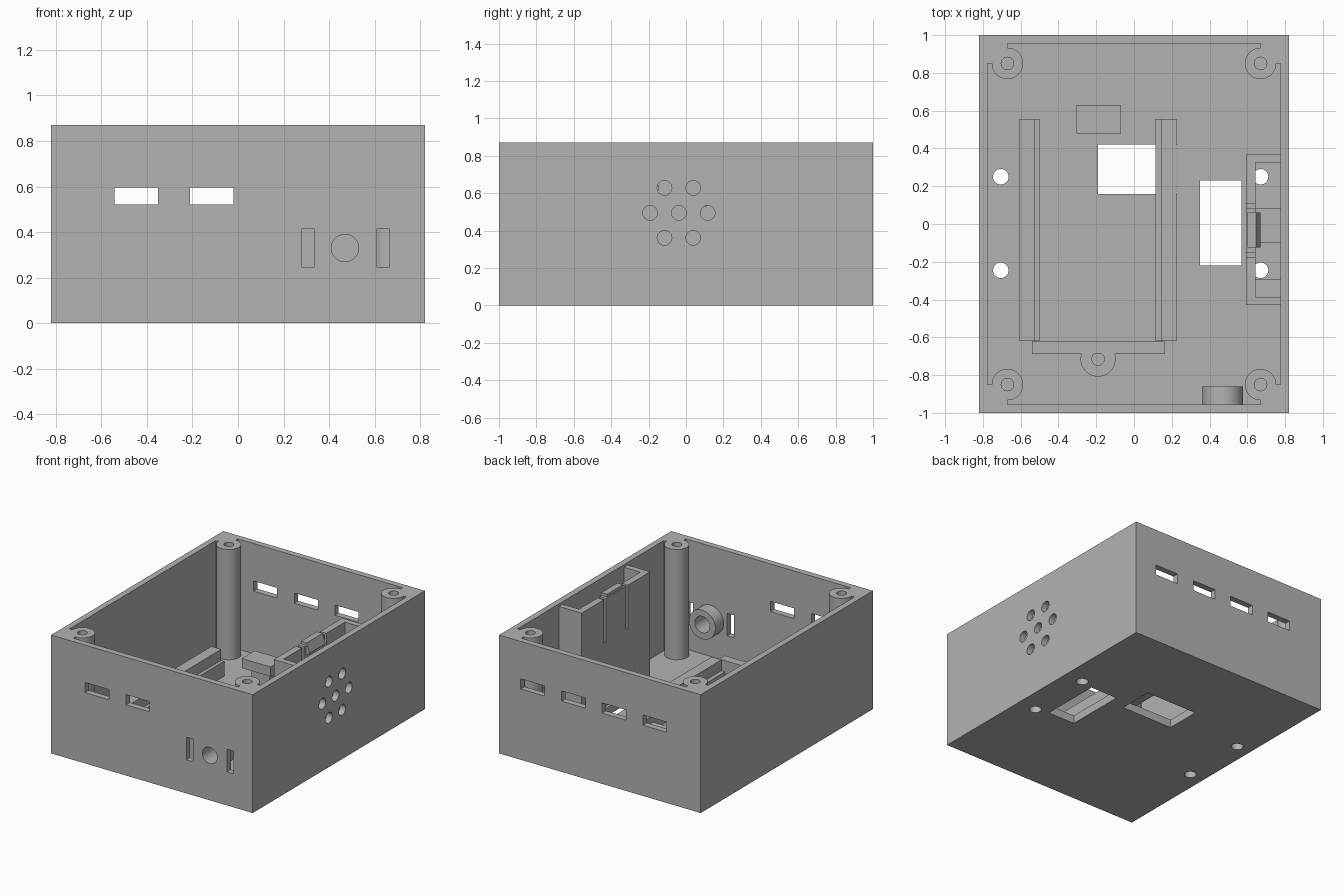
import bpy, bmesh, math
from mathutils import Matrix, Vector

cube = bpy.data.objects.get("Cube")
if cube:
    bpy.data.objects.remove(cube, do_unlink=True)

grey = bpy.data.materials.new("plain grey")
grey.use_nodes = True
GREY = (0.45, 0.45, 0.45, 1)
grey.diffuse_color = GREY
grey.node_tree.nodes["Principled BSDF"].inputs["Base Color"].default_value = GREY


def box(bm, x, y, z):
    size = Vector((x[1] - x[0], y[1] - y[0], z[1] - z[0]))
    mid = Vector((sum(x), sum(y), sum(z))) / 2
    bmesh.ops.create_cube(bm, size=1, matrix=Matrix.Translation(mid) @ Matrix.Diagonal(size).to_4x4())


def rod(bm, centre, radius, length, axis="Z", sides=40):
    turn = {"X": Matrix.Rotation(math.pi / 2, 4, "Y"),
            "Y": Matrix.Rotation(math.pi / 2, 4, "X"), "Z": Matrix.Identity(4)}[axis]
    bmesh.ops.create_cone(bm, cap_ends=True, segments=sides, radius1=radius, radius2=radius,
                          depth=length, matrix=Matrix.Translation(Vector(centre)) @ turn)


def prism(bm, points, lift):
    face = bm.faces.new([bm.verts.new(p) for p in points])
    new = bmesh.ops.extrude_face_region(bm, geom=[face])["geom"]
    bmesh.ops.translate(bm, vec=Vector(lift), verts=[v for v in new if isinstance(v, bmesh.types.BMVert)])


def make(name, bm, cutter=None):
    bmesh.ops.recalc_face_normals(bm, faces=bm.faces[:])
    mesh = bpy.data.meshes.new(name)
    bm.to_mesh(mesh)
    bm.free()
    mesh.materials.append(grey)
    ob = bpy.data.objects.new(name, mesh)
    bpy.context.collection.objects.link(ob)
    if cutter:
        tool = make(name + "_cutter", cutter)
        tool.hide_render = True
        mod = ob.modifiers.new("cut", "BOOLEAN")
        mod.operation, mod.solver, mod.object = "DIFFERENCE", "EXACT", tool
        mod.use_self = True
    bpy.ops.object.select_all(action="DESELECT")
    ob.select_set(True)
    bpy.context.view_layer.objects.active = ob
    if cutter:
        bpy.ops.object.modifier_apply(modifier=mod.name)
        bpy.data.objects.remove(tool, do_unlink=True)
    bpy.ops.object.shade_smooth_by_angle(angle=math.radians(30))
    return ob


W, D, H = 0.82, 1.0, 0.87
IN_X, IN_Y, FLOOR = 0.775, 0.955, 0.06
BASE = FLOOR - 0.005

# Case: hollow tray first, then all openings
bm, cut = bmesh.new(), bmesh.new()
box(bm, (-W, W), (-D, D), (0, H))
box(cut, (-IN_X, IN_X), (-IN_Y, IN_Y), (FLOOR, H + 0.1))
tray = make("hollow_tray", bm, cut)

cut = bmesh.new()
# Floor windows and mounting holes
box(cut, (-0.19, 0.23), (0.16, 0.42), (-0.1, 0.1))
box(cut, (0.35, 0.57), (-0.22, 0.23), (-0.1, 0.1))
for x in (-0.705, 0.67):
    for y in (-0.245, 0.25):
        rod(cut, (x, y, 0), 0.041, 0.2)
# Vent slots: four in the back, two in the front
for x in (-0.447, -0.115, 0.215, 0.548):
    box(cut, (x - 0.096, x + 0.096), (0.9, 1.1), (0.52, 0.595))
    if x < 0:
        box(cut, (x - 0.096, x + 0.096), (-1.1, -0.9), (0.52, 0.595))
# Front socket opening and its side slots
rod(cut, (0.47, -1, 0.33), 0.06, 0.2, "Y")
for x in (0.307, 0.637):
    box(cut, (x - 0.027, x + 0.027), (-1.1, -0.9), (0.247, 0.413))
# Ring of sound holes in the side wall
rod(cut, (W, -0.038, 0.495), 0.039, 0.2, "X")
for i in range(6):
    a = i * math.pi / 3
    rod(cut, (W, -0.038 + 0.154 * math.cos(a), 0.495 + 0.154 * math.sin(a)), 0.039, 0.2, "X")
bm = bmesh.new()
bm.from_mesh(tray.data)
bpy.data.objects.remove(tray, do_unlink=True)
make("case", bm, cut)

# Corner posts: three-quarter round, squared into the corner
for sx, sy, name in ((1, 1, "back_left"), (-1, 1, "back_right"),
                     (1, -1, "front_left"), (-1, -1, "front_right")):
    cx, cy, r, e = 0.67, 0.85, 0.083, 0.107
    arc = [math.pi / 2 + i * math.pi / 24 for i in range(37)]
    pts = [(r * math.cos(a), r * math.sin(a)) for a in arc] + [(e, 0), (e, e), (0, e)]
    bm, cut = bmesh.new(), bmesh.new()
    prism(bm, [(sx * (cx + x), sy * (cy + y), BASE) for x, y in pts], (0, 0, H - BASE))
    rod(cut, (sx * cx, sy * cy, H), 0.033, 0.6)
    make(name + "_screw_post", bm, cut)

# Socket collar behind the front wall
bm, cut = bmesh.new(), bmesh.new()
rod(bm, (0.47, -0.91, 0.33), 0.107, 0.1, "Y", 48)
rod(cut, (0.47, -0.91, 0.33), 0.06, 0.3, "Y")
make("socket_collar", bm, cut)

# Tray rails with a lower inner ledge
for name, outer, lip, edge in (("right_rail", -0.605, -0.525, -0.50),
                               ("left_rail", 0.225, 0.145, 0.115)):
    bm = bmesh.new()
    top, ledge = 0.25, 0.17
    prism(bm, [(outer, -0.62, BASE), (outer, -0.62, top), (lip, -0.62, top),
               (lip, -0.62, ledge), (edge, -0.62, ledge), (edge, -0.62, BASE)], (0, 1.175, 0))
    make(name, bm)

# Tray stop and its screw boss
bm = bmesh.new()
box(bm, (-0.54, 0.165), (-0.687, -0.622), (BASE, 0.25))
make("tray_stop", bm)
bm, cut = bmesh.new(), bmesh.new()
rod(bm, (-0.19, -0.715, 0.15), 0.093, 0.19)
rod(cut, (-0.19, -0.715, 0.25), 0.033, 0.2)
make("tray_screw_boss", bm, cut)

# Overhanging catch at the open end of the tray
bm = bmesh.new()
box(bm, (-0.305, -0.07), (0.48, 0.63), (0.20, 0.27))
box(bm, (-0.26, -0.115), (0.53, 0.62), (BASE, 0.205))
make("tray_catch", bm)

# Sound unit holder: panel with two slots, end walls and rests
TOP = 0.85
bm, cut = bmesh.new(), bmesh.new()
box(bm, (0.592, 0.78), (-0.43, 0.367), (BASE, TOP))
box(cut, (0.642, 0.9), (-0.387, 0.325), (0, 1))
for y in (0.097, -0.162):
    box(cut, (0.5, 0.7), (y - 0.012, y + 0.012), (0.53, 1.1))
make("sound_holder", bm, cut)
for name, y in (("middle_rest", (-0.1, 0.085)), ("end_rest", (-0.39, -0.29))):
    bm = bmesh.new()
    box(bm, (0.64, 0.78), y, (BASE, 0.2))
    make("sound_" + name, bm)

# Snap hook at the top of the holder tongue
bm = bmesh.new()
prism(bm, [(0.6, -0.125, H), (0.645, -0.125, H), (0.67, -0.125, 0.80),
           (0.635, -0.125, 0.77), (0.6, -0.125, 0.77)], (0, 0.185, 0))
make("snap_hook", bm)
